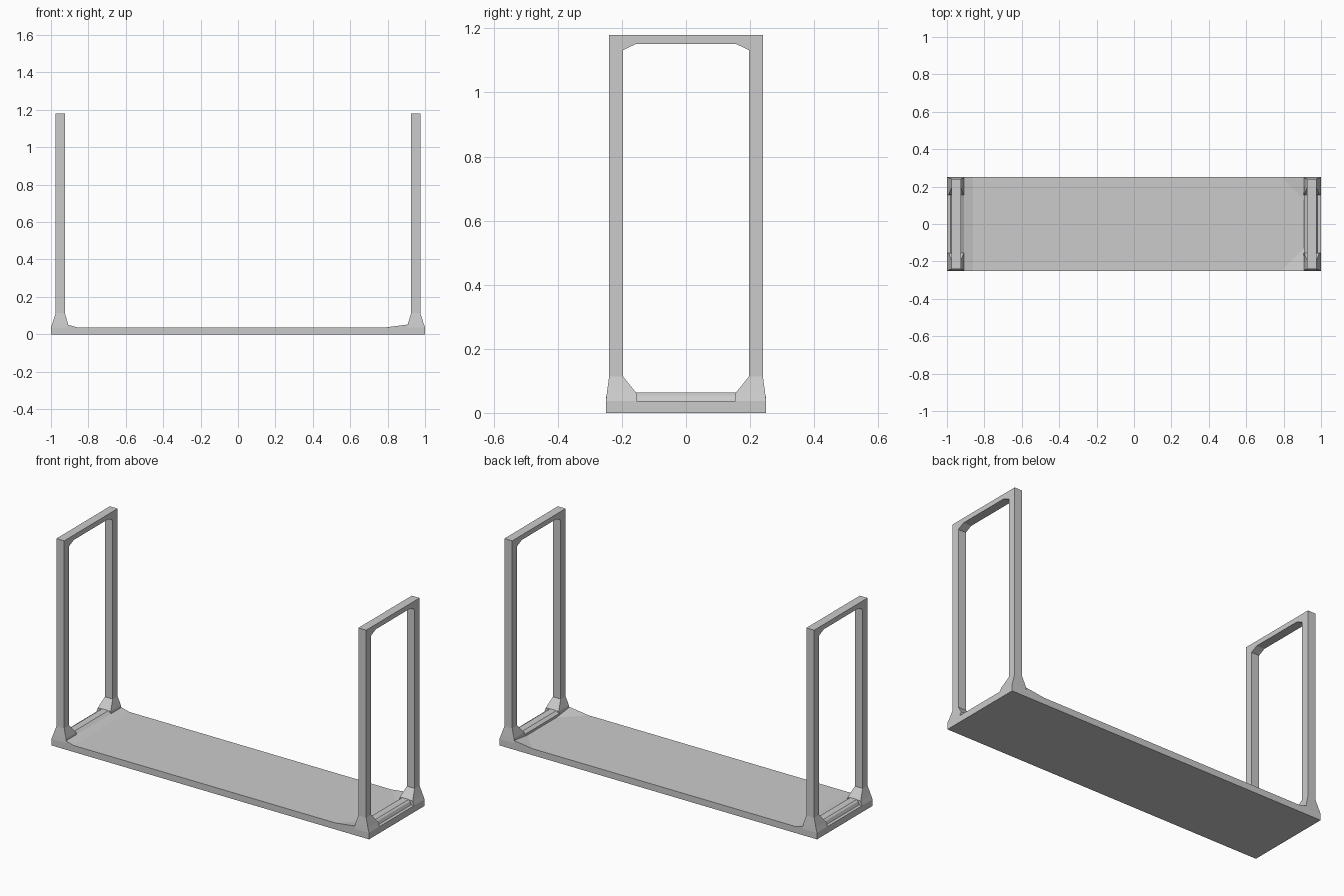
import bpy, bmesh

if "Cube" in bpy.data.objects:
    bpy.data.objects.remove(bpy.data.objects["Cube"])


def make(name, verts, faces):
    bm = bmesh.new()
    vs = [bm.verts.new(v) for v in verts]
    for f in faces:
        bm.faces.new([vs[i] for i in f])
    bmesh.ops.recalc_face_normals(bm, faces=bm.faces)
    me = bpy.data.meshes.new(name)
    bm.to_mesh(me)
    bm.free()
    ob = bpy.data.objects.new(name, me)
    bpy.context.collection.objects.link(ob)
    return ob


def loft(name, rings, caps=True):
    """Skin equal-length point rings into a tube."""
    n = len(rings[0])
    faces = [(r * n + i, r * n + (i + 1) % n, (r + 1) * n + (i + 1) % n, (r + 1) * n + i)
             for r in range(len(rings) - 1) for i in range(n)]
    if caps:
        last = (len(rings) - 1) * n
        faces += [tuple(range(n)), tuple(range(last, last + n))]
    return make(name, [p for r in rings for p in r], faces)


def rect(x0, x1, y0, y1, z):
    return [(x0, y0, z), (x1, y0, z), (x1, y1, z), (x0, y1, z)]


# Base board
loft("base_board", [rect(-1, 1, -.25, .25, 0), rect(-1, 1, -.25, .25, .037)])

# Post sections from flared foot to top: x inner, x outer, y inner, y outer, z
SECTIONS = [(.907, 1.0, .155, .25, .037), (.91, .991, .155, .247, .062),
            (.926, .975, .196, .24, .113), (.926, .975, .196, .24, 1.132)]
# Top rail outline with corner gussets (y, z)
RAIL = [(-.24, 1.18), (.24, 1.18), (.24, 1.132), (.196, 1.132), (.155, 1.152),
        (-.155, 1.152), (-.196, 1.132), (-.24, 1.132)]
# Raised sill outline between the feet (x, z)
SILL = [(.982, .037), (.975, .055), (.965, .063), (.925, .063), (.908, .05), (.908, .037)]

for sx, side in ((-1, "left"), (1, "right")):
    for sy, end in ((-1, "front"), (1, "back")):
        loft(f"{side}_{end}_post",
             [rect(sx * a, sx * b, sy * c, sy * d, z) for a, b, c, d, z in SECTIONS], False)
    loft(f"{side}_top_rail", [[(sx * x, y, z) for y, z in RAIL] for x in (.926, .975)])
    loft(f"{side}_sill", [[(sx * x, y, z) for x, z in SILL] for y in (-.16, .16)])

# Shallow ramp across the left end of the board
loft("left_ramp", [[(-.908, y, .037), (-.908, y, .05), (-.86, y, .037)] for y in (-.25, .25)])

# Shallow triangular ramps in the right corners
for sy, end in ((-1, "front"), (1, "back")):
    make(f"right_{end}_ramp",
         [(.908, sy * .25, .037), (.908, sy * .13, .037), (.79, sy * .25, .037),
          (.908, sy * .25, .052)],
         [(0, 1, 3), (0, 2, 3), (1, 2, 3), (0, 1, 2)])
